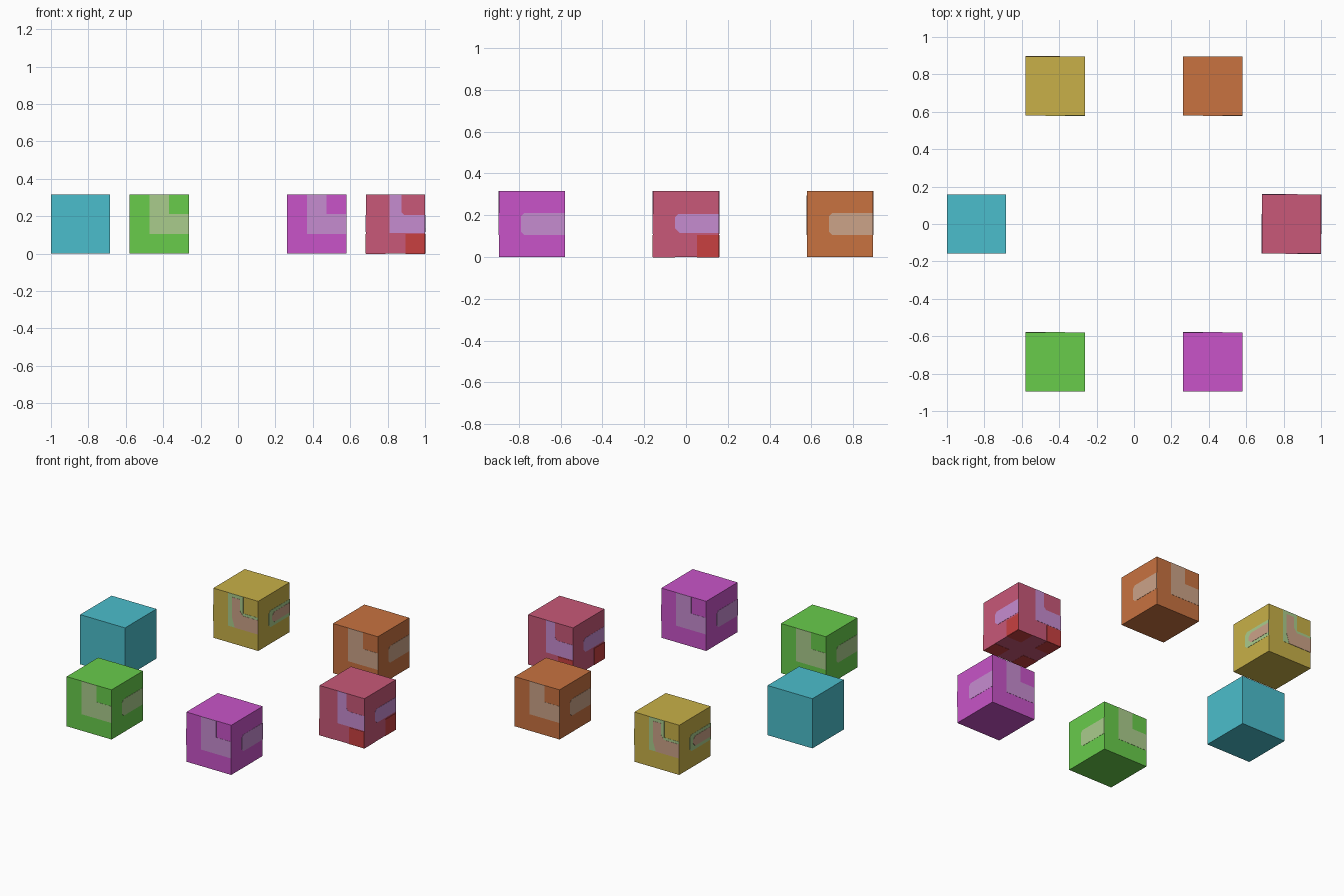
import bpy, bmesh
from mathutils import Vector

if "Cube" in bpy.data.objects:
    bpy.data.objects.remove(bpy.data.objects["Cube"])

U = 2 / 19          # one cell; each cube is 3 x 3 x 3 cells
T = 0.0012          # thickness of painted plates


def material(name, rgb):
    m = bpy.data.materials.new(name)
    lin = [((c / 255 + 0.055) / 1.055) ** 2.4 for c in rgb]
    m.diffuse_color = (*lin, 1)
    m.use_nodes = True
    m.node_tree.nodes["Principled BSDF"].inputs["Base Color"].default_value = m.diffuse_color
    return m


MATS = {n: material(n, c) for n, c in {
    "cyan": (75, 190, 204), "green": (104, 204, 75), "magenta": (200, 84, 200),
    "rose": (200, 88, 120), "orange": (200, 114, 64), "yellow": (200, 176, 72),
    "pale_green": (170, 204, 140), "lilac": (198, 140, 208),
    "tan": (204, 163, 136), "red": (200, 64, 64)}.items()}

# Side directions: outward normal, and rightward direction seen from outside
Z = Vector((0, 0, 1))
SIDES = {"front": Vector((0, -1, 0)), "right": Vector((1, 0, 0)),
         "back": Vector((0, 1, 0)), "left": Vector((-1, 0, 0))}

# Plate outlines in cells, u to the right and v up, from the lower left corner
ELL = [(1, 1), (3, 1), (3, 2), (2, 2), (2, 3), (1, 3)]
BAR = [(1.15, 1), (3, 1), (3, 2), (1.15, 2), (1, 1.85), (1, 1.15)]
THIN_ELL = [(1.2, 1.05), (3, 1.05), (3, 1.95), (1.95, 1.95), (1.8, 2.1), (1.8, 3), (1.2, 3)]
THIN_BAR = [(1.2, 1.1), (3, 1.1), (3, 1.95), (1.15, 1.95), (1, 1.8), (1, 1.3)]
INNER_ELL = [(1.45, 1), (3, 1), (3, 1.85), (2, 1.85), (1.8, 2.1), (1.8, 2.8), (1.25, 2.8), (1.25, 1.6)]
INNER_BAR = [(1.5, 1.2), (3, 1.2), (3, 1.8), (1.5, 1.8), (1.3, 1.6), (1.3, 1.4)]
CORNER = [(2, 0), (3, 0), (3, 1), (2, 1)]


def make_object(name, bm, mat, loc):
    me = bpy.data.meshes.new(name)
    bm.to_mesh(me)
    bm.free()
    me.materials.append(MATS[mat])
    ob = bpy.data.objects.new(name, me)
    ob.location = loc
    bpy.context.collection.objects.link(ob)


def plate(name, mat, loc, outline, normal, up, layer=1):
    right = up.cross(normal)
    bm = bmesh.new()
    vs = [bm.verts.new(normal * 1.5 * U + right * (u - 1.5) * U + up * (v - 1.5) * U)
          for u, v in outline]
    face = bm.faces.new(vs)
    new = bmesh.ops.extrude_face_region(bm, geom=[face])["geom"]
    bmesh.ops.translate(bm, vec=normal * T * layer,
                        verts=[g for g in new if isinstance(g, bmesh.types.BMVert)])
    bmesh.ops.recalc_face_normals(bm, faces=bm.faces)
    make_object(name, bm, mat, loc)


# Each cube: body colour, position in cells, and its (colour, ell, bar) markings
CUBES = [
    ("cyan", -8, 0, []),
    ("green", -4, -7, [("pale_green", ELL, BAR)]),
    ("magenta", 4, -7, [("lilac", ELL, BAR)]),
    ("rose", 8, 0, [("lilac", THIN_ELL, THIN_BAR), ("red", CORNER, CORNER)]),
    ("orange", 4, 7, [("tan", ELL, BAR)]),
    ("yellow", -4, 7, [("pale_green", ELL, BAR), ("tan", INNER_ELL, INNER_BAR)]),
]

for colour, cx, cy, marks in CUBES:
    loc = (cx * U, cy * U, 1.5 * U)
    bm = bmesh.new()
    bmesh.ops.create_cube(bm, size=3 * U)
    make_object(colour + "_cube", bm, colour, loc)
    # Markings on the four sides: ells front and back, bars left and right
    for layer, (mat, ell, bar) in enumerate(marks, 1):
        for side, n in SIDES.items():
            outline = ell if n.y else bar
            plate(f"{colour}_cube_{side}_marking_{layer}", mat, loc, outline, n, Z, layer)
    # Red corners under the rose cube
    if colour == "rose":
        for side, n in SIDES.items():
            plate(f"rose_cube_bottom_corner_{side}", "red", loc, CORNER, -Z, n)
